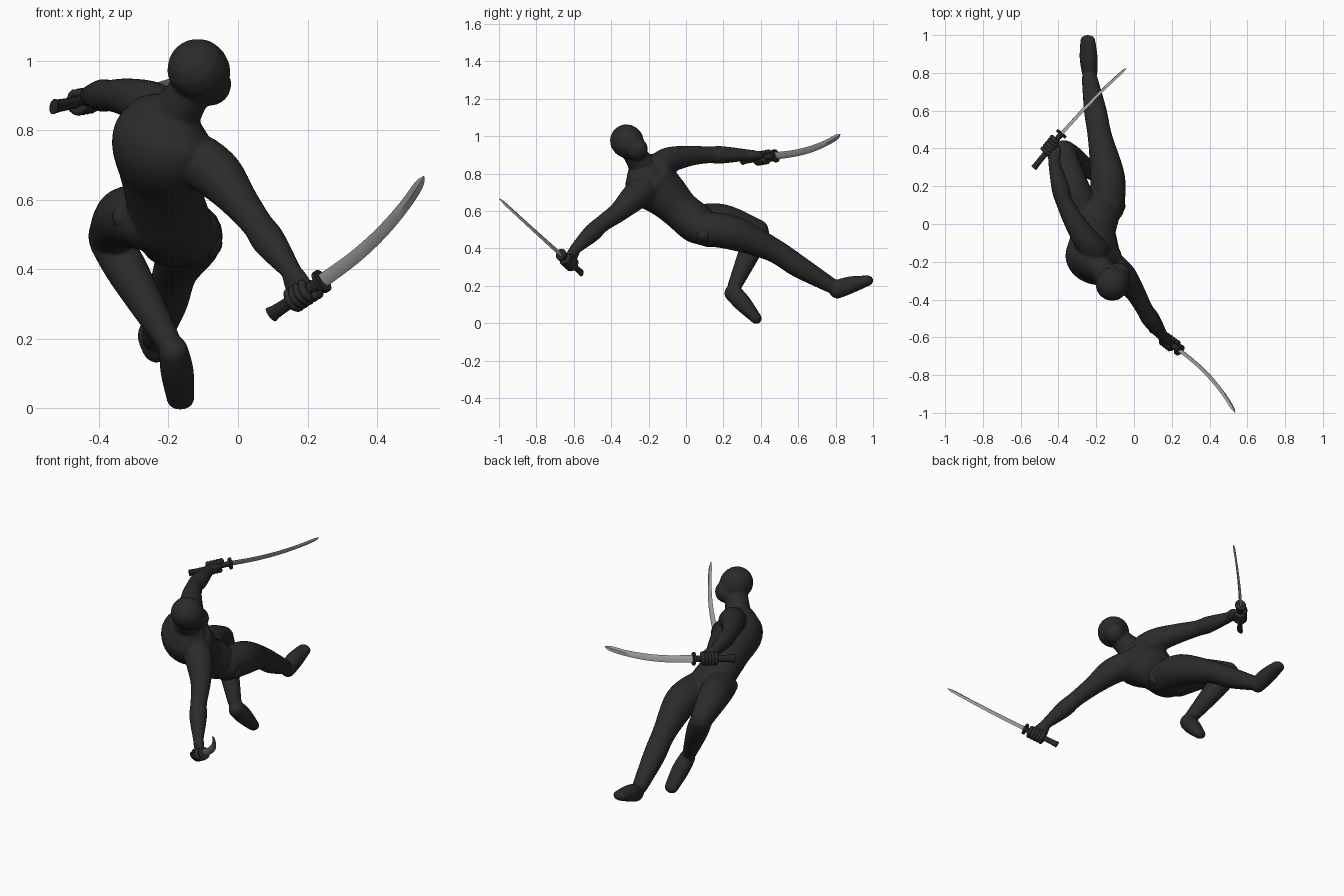
import bpy, bmesh, math
from mathutils import Vector as V

if "Cube" in bpy.data.objects:
    bpy.data.objects.remove(bpy.data.objects["Cube"])


def material(name, c):
    m = bpy.data.materials.new(name)
    m.diffuse_color = (c, c, c, 1)
    m.use_nodes = True
    m.node_tree.nodes["Principled BSDF"].inputs["Base Color"].default_value = m.diffuse_color
    return m


DARK = material("charcoal", 0.024)
GRIP = material("black grip", 0.02)
STEEL = material("steel grey", 0.38)


def spline(pts, steps):
    """Smooth path through rows of numbers."""
    out = []
    for i in range(len(pts) - 1):
        p = [V(pts[max(0, min(len(pts) - 1, i + k))]) for k in (-1, 0, 1, 2)]
        for s in range(steps):
            t = s / steps
            out.append(p[1] + 0.5 * t * (p[2] - p[0] + t * (2 * p[0] - 5 * p[1] + 4 * p[2] - p[3]
                       + t * (3 * (p[1] - p[2]) + p[3] - p[0]))))
    return out + [V(pts[-1])]


def loft(bm, pts, side=(1, 0, 0), side_end=None, n=20, steps=6, rounded=True):
    """Tube through (x, y, z, radius across, radius deep) with optional domed ends."""
    rows = spline([tuple(p) if len(p) == 5 else (*p, p[3]) for p in pts], steps)
    c = [V(r[:3]) for r in rows]
    last = len(rows) - 1
    secs = []
    for i, r in enumerate(rows):
        t = (c[min(i + 1, last)] - c[max(i - 1, 0)]).normalized()
        s = V(side).lerp(V(side_end or side), i / last)
        a = (s - t * s.dot(t)).normalized()
        secs.append((c[i], t, a, t.cross(a), r[3], r[4]))
    if rounded:
        def dome(sec, sign):
            p, t, a, b, ra, rb = sec
            return [(p + t * sign * min(ra, rb) * math.sin(k), t, a, b, ra * math.cos(k), rb * math.cos(k))
                    for k in (0.4, 0.8, 1.15, 1.45)]
        secs = dome(secs[0], -1)[::-1] + secs + dome(secs[-1], 1)
    rings = [[bm.verts.new(p + a * ra * math.cos(2 * math.pi * k / n) + b * rb * math.sin(2 * math.pi * k / n))
              for k in range(n)] for p, t, a, b, ra, rb in secs]
    for r0, r1 in zip(rings, rings[1:]):
        for k in range(n):
            bm.faces.new((r0[k], r0[(k + 1) % n], r1[(k + 1) % n], r1[k]))
    bm.faces.new(rings[0][::-1])
    bm.faces.new(rings[-1])


def finish(bm, name, mat, voxel=0):
    bmesh.ops.recalc_face_normals(bm, faces=bm.faces)
    me = bpy.data.meshes.new(name)
    bm.to_mesh(me)
    bm.free()
    ob = bpy.data.objects.new(name, me)
    bpy.context.collection.objects.link(ob)
    me.materials.append(mat)
    bpy.ops.object.select_all(action='DESELECT')
    ob.select_set(True)
    bpy.context.view_layer.objects.active = ob
    if voxel:
        m = ob.modifiers.new("fuse", 'REMESH')
        m.mode, m.voxel_size = 'VOXEL', voxel
        sm = ob.modifiers.new("soften", 'SMOOTH')
        sm.factor, sm.iterations = 0.5, 4
        bpy.ops.object.modifier_apply(modifier="fuse")
        bpy.ops.object.modifier_apply(modifier="soften")
        bpy.ops.object.shade_smooth()
    else:
        bpy.ops.object.shade_smooth_by_angle(angle=math.radians(40))
    return ob


body = bmesh.new()
shoulders, hips = (-.6, .54, .57), (-.95, -.2, .25)
# torso from neck base to seat
loft(body, [(-.175, -.245, .865, .07, .06), (-.195, -.222, .82, .135, .095), (-.213, -.187, .755, .158, .132),
            (-.213, -.10, .675, .132, .116), (-.21, -.03, .605, .115, .103), (-.195, .06, .53, .12, .105),
            (-.185, .125, .485, .10, .08)], shoulders, hips, n=32)
# chest muscles
for p in ((-.125, -.17, .735), (-.175, -.125, .79)):
    loft(body, [(*p, .06), (p[0] - .03, p[1] - .01, p[2] - .01, .065)])
# neck, skull and jaw
loft(body, [(-.175, -.24, .85, .07), (-.13, -.29, .93, .06)])
loft(body, [(-.115, -.318, .975, .089), (-.097, -.292, .952, .083), (-.081, -.266, .932, .062)], n=28)
# arms: shoulder to wrist
loft(body, [(-.11, -.23, .71, .078), (-.055, -.282, .668, .073), (.005, -.36, .595, .054), (.055, -.45, .53, .045),
            (.09, -.505, .48, .048), (.15, -.59, .40, .03)])
loft(body, [(-.21, -.14, .835, .078), (-.25, -.09, .872, .07), (-.32, .02, .895, .055), (-.37, .12, .90, .045),
            (-.39, .19, .90, .047), (-.425, .33, .90, .03)])
# stretched leg
loft(body, [(-.14, .09, .505, .09), (-.14, .25, .483, .092), (-.18, .46, .395, .065), (-.205, .60, .305, .06),
            (-.235, .77, .205, .042)])
# bent leg: thigh, then shin
loft(body, [(-.27, .06, .545, .09), (-.325, .2, .55, .086), (-.37, .38, .495, .062)])
loft(body, [(-.37, .385, .485, .06), (-.315, .345, .39, .06), (-.205, .26, .20, .038)])
# feet: heel, instep, toe
loft(body, [(-.235, .805, .18, .042, .05), (-.24, .88, .205, .048, .046), (-.245, .973, .228, .04, .028)])
loft(body, [(-.185, .25, .165, .042, .048), (-.175, .305, .105, .048, .046), (-.165, .375, .026, .04, .03)])

swords = {
    "right": dict(pommel=V((.095, -.56, .27)), guard=V((.24, -.667, .365)), mid=V((.412, -.822, .505)),
                  tip=V((.535, -1.0, .668)), wrist=V((.15, -.59, .40)), flat=V((.724, .05, -.687))),
    "left": dict(pommel=V((-.53, .297, .868)), guard=V((-.385, .477, .895)), mid=V((-.203, .672, .932)),
                 tip=V((-.04, .825, 1.01)), wrist=V((-.425, .33, .90)), flat=V((-.2, .45, -.87))),
}
for name, s in swords.items():
    g, tip, flat = s["guard"], s["tip"], s["flat"]
    d = (g - s["pommel"]).normalized()
    grip = s["pommel"].lerp(g, 0.6)
    u = s["wrist"] - grip
    u = (u - d * u.dot(d)).normalized()
    w = d.cross(u)
    # palm fused to the body
    loft(body, [(*s["wrist"], .028), (*s["wrist"].lerp(grip + u * .03, .5), .036, .028),
                (*(grip + u * .022), .046, .022)], d)
    # four fingers and a thumb curled round the grip
    bm = bmesh.new()
    for k in range(5):
        base = grip + d * (.019 * (k - 1.5))
        lo, hi = (50, 320) if k < 4 else (-60, -190)
        arc = [base + (u * math.cos(math.radians(lo + (hi - lo) * j / 5))
               + w * math.sin(math.radians(lo + (hi - lo) * j / 5))) * .028 for j in range(6)]
        loft(bm, [(*p, .012) for p in arc], d, n=10, steps=2)
    finish(bm, name + "_fingers", DARK)
    # handle with flared pommel
    bm = bmesh.new()
    loft(bm, [(*s["pommel"], .024, .015), (*s["pommel"].lerp(g, .2), .019, .014),
              (*g, .018, .014)], flat, n=12, rounded=False)
    finish(bm, name + "_sword_handle", GRIP)
    # guard disc
    bm = bmesh.new()
    loft(bm, [(*(g - d * .006), .036, .03), (*(g + d * .006), .036, .03)], flat, n=20, steps=1, rounded=False)
    finish(bm, name + "_sword_guard", GRIP)
    # curved blade of diamond section, swept along an even arc
    bm = bmesh.new()
    ctrl = s["mid"] * 2 - (g + tip) / 2
    rows = []
    for t, r in ((0, .021), (.25, .0195), (.5, .018), (.75, .016), (.93, .0135), (1, .001)):
        p = g * (1 - t) ** 2 + ctrl * 2 * t * (1 - t) + tip * t * t
        rows.append((*p, r, min(r, .006)))
    loft(bm, rows, flat, n=4, steps=3, rounded=False)
    finish(bm, name + "_sword_blade", STEEL)

finish(body, "figure_body", DARK, voxel=0.007)

# visible hip joint balls
for name, p in (("right_hip_joint", (-.087, .095, .475)), ("left_hip_joint", (-.32, .04, .55))):
    bm = bmesh.new()
    bmesh.ops.create_uvsphere(bm, u_segments=20, v_segments=12, radius=.042)
    bmesh.ops.translate(bm, verts=bm.verts, vec=p)
    finish(bm, name, DARK)
